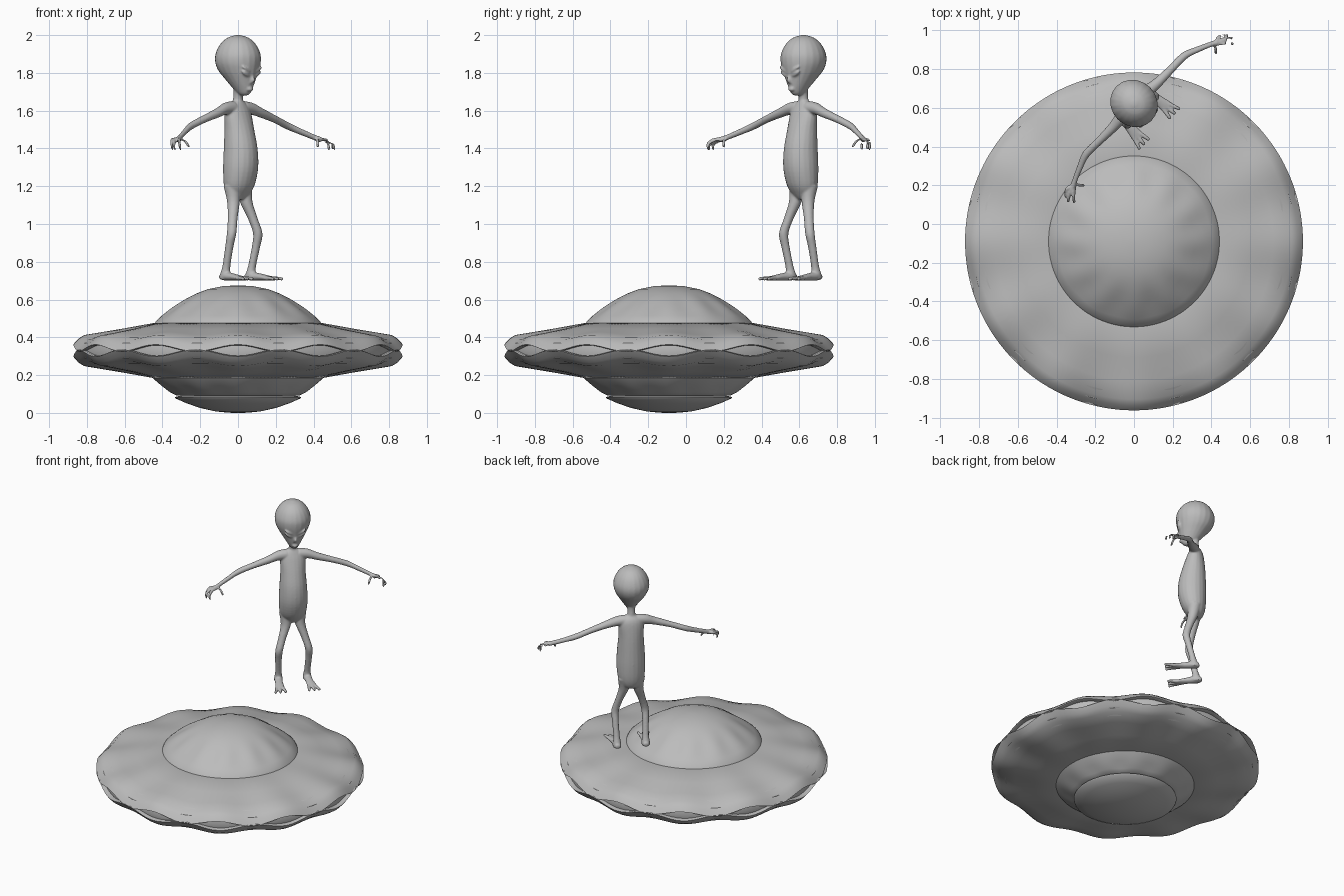
import bpy, bmesh, math
from mathutils import Vector, Matrix

cube = bpy.data.objects.get("Cube")
if cube:
    bpy.data.objects.remove(cube, do_unlink=True)

grey = bpy.data.materials.new("plain grey")
grey.use_nodes = True
GREY = (0.5, 0.5, 0.5, 1)
grey.diffuse_color = GREY
grey.node_tree.nodes["Principled BSDF"].inputs["Base Color"].default_value = GREY

X, Y, Z = Vector((1, 0, 0)), Vector((0, 1, 0)), Vector((0, 0, 1))


def finish(name, bm):
    bmesh.ops.recalc_face_normals(bm, faces=bm.faces)
    mesh = bpy.data.meshes.new(name)
    bm.to_mesh(mesh)
    bm.free()
    mesh.materials.append(grey)
    obj = bpy.data.objects.new(name, mesh)
    bpy.context.collection.objects.link(obj)
    return obj


def smooth(obj, degrees):
    bpy.ops.object.select_all(action='DESELECT')
    obj.select_set(True)
    bpy.context.view_layer.objects.active = obj
    bpy.ops.object.shade_smooth_by_angle(angle=math.radians(degrees))


def skin(bm, rings, cap=True):
    for r0, r1 in zip(rings, rings[1:]):
        n = len(r0)
        for i in range(n):
            bm.faces.new((r0[i], r0[(i + 1) % n], r1[(i + 1) % n], r1[i]))
    if cap:
        bm.faces.new(rings[0])
        bm.faces.new(rings[-1])


# ---- saucer ----
LOBES, SEGMENTS, CENTRE_Y = 12, 144, -0.09


def revolve(name, profile, cap, degrees=35):
    """Profile rows: radius, height, height wave, radius wave."""
    bm = bmesh.new()
    rings = []
    for r, z, wave_z, wave_r in profile:
        ring = []
        for i in range(SEGMENTS):
            a = 2 * math.pi * i / SEGMENTS
            w = math.cos(LOBES * a)
            rr = r + wave_r * w
            ring.append(bm.verts.new((rr * math.cos(a), CENTRE_Y + rr * math.sin(a), z + wave_z * w)))
        rings.append(ring)
    skin(bm, rings, cap)
    smooth(finish(name, bm), degrees)


MID = 0.33
shell = [(.43, .14, 0, 0), (.45, .145, 0, 0), (.6, .115, .003, 0), (.72, .09, .008, 0),
         (.815, .07, .012, 0), (.845, .045, .018, 0), (.866, .022, .018, 0),
         (.872, .014, .018, 0), (.862, .01, .018, 0), (.80, .02, .012, 0)]
for name, side in (("upper_hull", 1), ("lower_hull", -1)):
    revolve(name, [(r, MID + side * h, side * w, q) for r, h, w, q in shell], False)
revolve("rim_band", [(.78, .26, 0, 0), (.835, .29, 0, 0), (.845, .33, 0, 0),
                     (.835, .37, 0, 0), (.78, .40, 0, 0)], False)
revolve("top_dome", [(.445, .465, 0, 0), (.435, .485, 0, 0), (.40, .515, 0, .003),
                     (.355, .548, 0, .007), (.315, .576, 0, .006), (.27, .605, 0, .003),
                     (.22, .632, 0, 0), (.16, .655, 0, 0), (.08, .671, 0, 0),
                     (.01, .675, 0, 0)], True)
revolve("lower_ring", [(.455, .19, 0, 0), (.445, .178, 0, 0), (.40, .143, 0, .004),
                       (.355, .11, 0, .006), (.325, .092, 0, 0), (.29, .09, 0, 0)], False)
revolve("belly_bowl", [(.30, .092, 0, 0), (.335, .084, 0, 0), (.33, .076, 0, 0),
                       (.27, .05, 0, 0), (.2, .026, 0, 0), (.12, .008, 0, 0),
                       (.05, .001, 0, 0), (.01, 0, 0, 0)], True)

# ---- visitor, built facing the front and then turned ----
body = bmesh.new()


def catmull(rows, steps=4):
    rows = [Vector(r) for r in rows]
    padded = [rows[0]] + rows + [rows[-1]]
    out = []
    for p0, p1, p2, p3 in zip(padded, padded[1:], padded[2:], padded[3:]):
        for k in range(steps):
            t = k / steps
            out.append(0.5 * (2 * p1 + (p2 - p0) * t + (2 * p0 - 5 * p1 + 4 * p2 - p3) * t ** 2
                              + (3 * p1 - p0 - 3 * p2 + p3) * t ** 3))
    return out + [rows[-1]]


def tube(rows, a, b, side=1, n=20):
    """Loft of ellipses; rows: x, y, z, radius along a, radius along b."""
    rings = []
    for x, y, z, ra, rb in catmull(rows):
        c = Vector((side * x, y, z))
        rings.append([body.verts.new(c + a * ra * math.cos(t) + b * rb * math.sin(t))
                      for t in (2 * math.pi * i / n for i in range(n))])
    skin(body, rings)


def limb(rows, a, b, side):
    tube([(x, y, z, r, r) for x, y, z, r in rows], a, b, side)


def blob(location, size, turn=0):
    m = Matrix.Translation(location) @ Matrix.Rotation(turn, 4, 'Y') @ Matrix.Diagonal((*size, 1))
    bmesh.ops.create_uvsphere(body, u_segments=20, v_segments=12, radius=1, matrix=m)


# head, neck and torso
tube([(0, 0, 2.0, .012, .012), (0, 0, 1.985, .055, .06), (0, 0, 1.95, .092, .1),
      (0, 0, 1.9, .115, .124), (0, 0, 1.855, .116, .126), (0, -.005, 1.81, .1, .113),
      (0, -.02, 1.765, .074, .087), (0, -.035, 1.72, .046, .06),
      (0, -.045, 1.69, .026, .036), (0, -.045, 1.68, .012, .016)], X, Y)
tube([(0, .005, 1.6, .04, .035), (0, 0, 1.66, .026, .026), (0, -.01, 1.72, .03, .035),
      (0, -.01, 1.78, .05, .06)], X, Y)
tube([(0, 0, 1.65, .035, .027), (0, .003, 1.625, .07, .042), (0, 0, 1.585, .083, .056),
      (0, -.01, 1.5, .083, .075), (0, -.02, 1.4, .09, .09), (0, -.02, 1.3, .095, .092),
      (0, -.01, 1.21, .088, .077), (0, 0, 1.155, .066, .052), (0, 0, 1.13, .035, .03)], X, Y)

# nose and lips
tube([(0, -.108, 1.785, .006, .006), (0, -.111, 1.76, .01, .012), (0, -.1, 1.745, .01, .008)], X, Y)
for z in (1.718, 1.708):
    blob((0, -.092, z), (.02, .012, .005))

for s in (1, -1):
    # eye and slanted brow
    blob((s * .042, -.1, 1.795), (.03, .014, .012), -s * .5)
    blob((s * .042, -.105, 1.817), (.036, .014, .007), -s * .5)
    # arm
    limb([(.04, 0, 1.615, .036), (.1, -.003, 1.61, .032), (.165, -.01, 1.588, .026),
          (.26, -.01, 1.557, .021), (.36, -.01, 1.52, .02), (.43, -.035, 1.49, .017),
          (.5, -.066, 1.46, .015), (.53, -.082, 1.447, .017)], Y, Z, s)
    # fingers and thumb
    for y, tip_x in ((-.066, .585), (-.09, .592), (-.115, .575)):
        limb([(.515, -.08, 1.452, .011), (.555, y, 1.445, .009),
              (tip_x, y - .022, 1.425, .008), (tip_x, y - .027, 1.395, .007)], Y, Z.cross(Y) + Z, s)
    limb([(.51, -.075, 1.452, .01), (.495, -.1, 1.438, .009), (.482, -.116, 1.405, .007)], X, Y, s)
    # leg
    limb([(.045, 0, 1.2, .045), (.047, -.013, 1.12, .034), (.075, -.035, 1.03, .026),
          (.098, -.05, .95, .025), (.1, -.035, .88, .022), (.096, -.01, .78, .021),
          (.095, 0, .735, .027), (.095, .003, .708, .028)], X, Y, s)
    # foot and toes
    tube([(.094, .035, .72, .016, .014), (.095, 0, .724, .028, .023),
          (.1, -.06, .72, .025, .019), (.106, -.12, .714, .032, .013),
          (.108, -.14, .712, .026, .01)], X, Z, s)
    for spread in (-1, 0, 1):
        limb([(.106 + spread * .018, -.12, .713, .012), (.109 + spread * .028, -.16, .712, .01),
              (.112 + spread * .034, -.19, .71, .009)], X, Z, s)

visitor = finish("visitor_body", body)
visitor.location = (0, 0.622, 0)
visitor.rotation_euler.z = math.radians(45)

# fuse the parts into one smooth skin
remesh = visitor.modifiers.new("fuse", 'REMESH')
remesh.mode = 'VOXEL'
remesh.voxel_size = 0.006
remesh.use_smooth_shade = True
relax = visitor.modifiers.new("relax", 'SMOOTH')
relax.factor = 0.5
relax.iterations = 3
